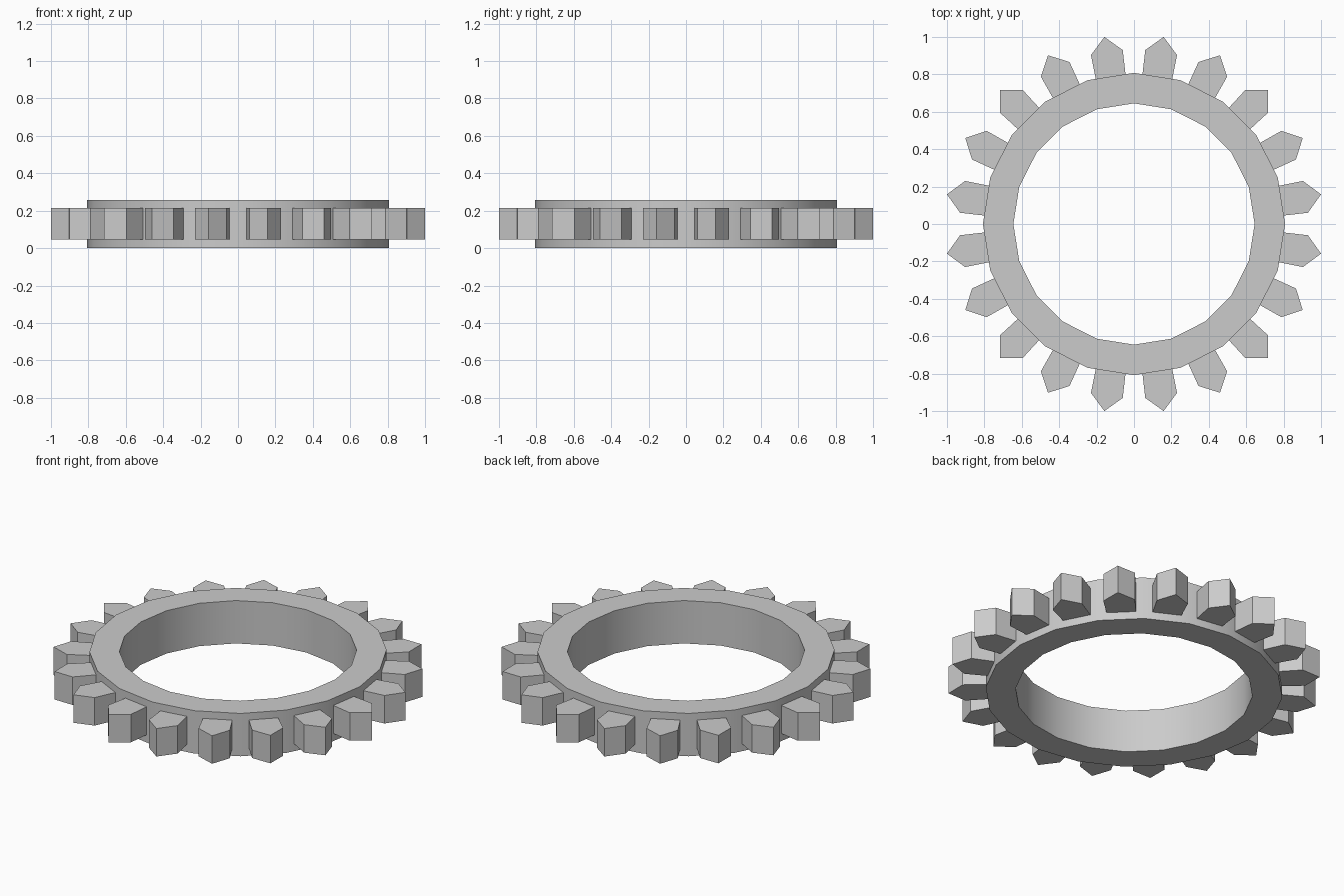
import bpy, bmesh, math

if "Cube" in bpy.data.objects:
    bpy.data.objects.remove(bpy.data.objects["Cube"])

N = 20                       # ring sides and tooth count
STEP = 2 * math.pi / N


def make_object(name, bm):
    bmesh.ops.recalc_face_normals(bm, faces=bm.faces)
    mesh = bpy.data.meshes.new(name)
    bm.to_mesh(mesh)
    bm.free()
    ob = bpy.data.objects.new(name, mesh)
    bpy.context.collection.objects.link(ob)
    return ob


# Ring body: rectangular section carried round 20 sides
bm = bmesh.new()
section = [(0.645, 0), (0.808, 0), (0.808, 0.257), (0.645, 0.257)]
rows = [[bm.verts.new((r * math.cos(i * STEP), r * math.sin(i * STEP), z))
         for r, z in section] for i in range(N)]
for i in range(N):
    a, b = rows[i], rows[(i + 1) % N]
    for j in range(4):
        k = (j + 1) % 4
        bm.faces.new((a[j], b[j], b[k], a[k]))
ring = make_object("gear_ring", bm)
bpy.context.view_layer.objects.active = ring
ring.select_set(True)
bpy.ops.object.shade_smooth_by_angle(angle=math.radians(30))

# Teeth: pointed five-sided prisms centred on each flat of the ring
bm = bmesh.new()
profile = [(0.785, -0.080), (0.928, -0.086), (1.0125, 0),
           (0.928, 0.086), (0.785, 0.080)]
for i in range(N):
    ang = (i + 0.5) * STEP
    c, s = math.cos(ang), math.sin(ang)
    base = bm.faces.new([bm.verts.new((r * c - t * s, r * s + t * c, 0.046))
                         for r, t in profile])
    ext = bmesh.ops.extrude_face_region(bm, geom=[base], use_keep_orig=True)
    top = [g for g in ext["geom"] if isinstance(g, bmesh.types.BMVert)]
    bmesh.ops.translate(bm, verts=top, vec=(0, 0, 0.168))
make_object("gear_teeth", bm)
